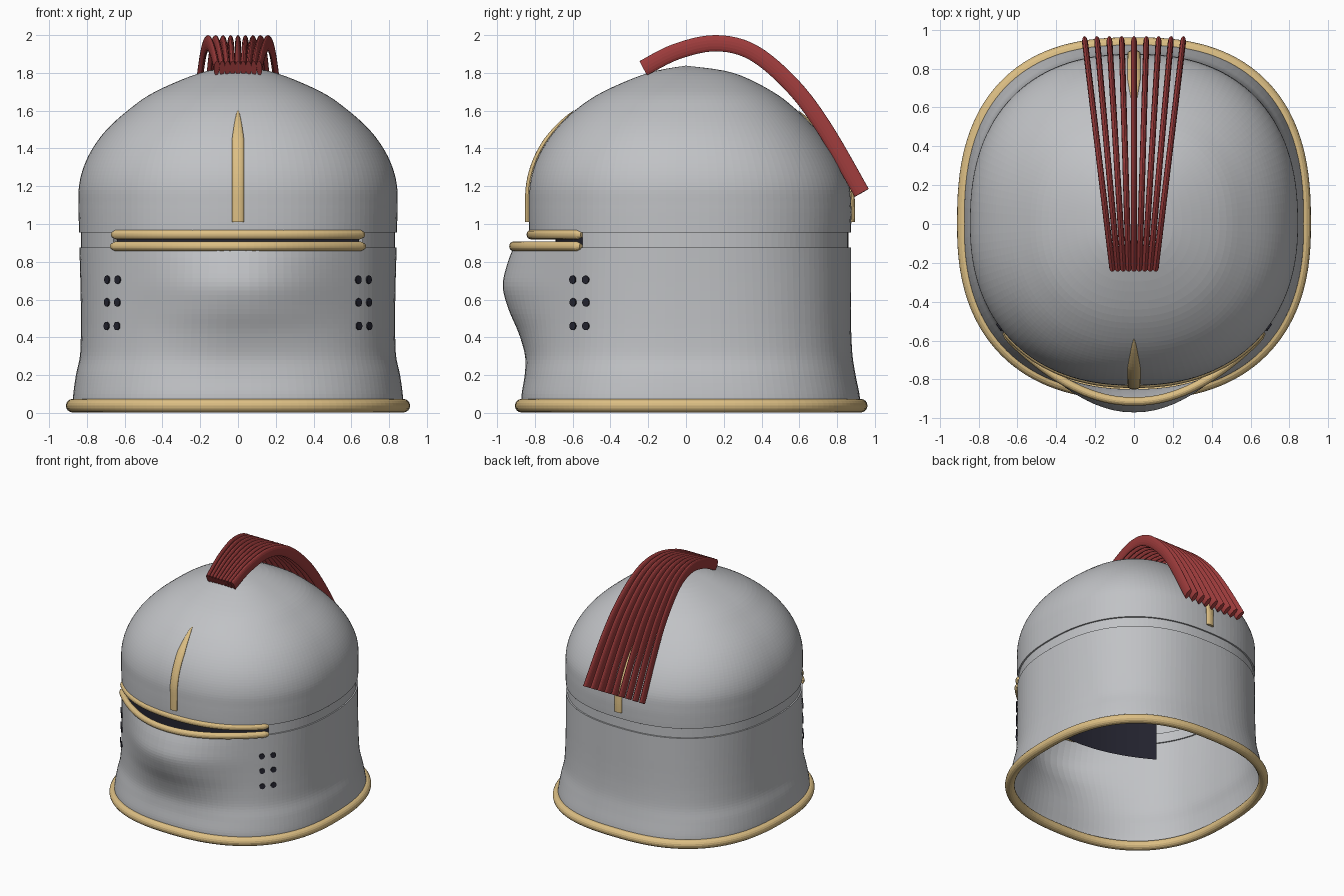
import bpy, bmesh, math
from mathutils import Vector

cube = bpy.data.objects.get("Cube")
if cube:
    bpy.data.objects.remove(cube, do_unlink=True)

made = []


def material(name, rgb):
    m = bpy.data.materials.new(name)
    m.use_nodes = True
    m.diffuse_color = (*rgb, 1)
    m.node_tree.nodes["Principled BSDF"].inputs["Base Color"].default_value = (*rgb, 1)
    return m


STEEL = material("steel grey", (0.53, 0.54, 0.56))
BRASS = material("brass", (0.72, 0.52, 0.23))
RED = material("crest red", (0.34, 0.045, 0.045))
DARK = material("shadow black", (0.018, 0.018, 0.03))


def finish(name, bm, mat):
    bmesh.ops.recalc_face_normals(bm, faces=bm.faces)
    mesh = bpy.data.meshes.new(name)
    bm.to_mesh(mesh)
    bm.free()
    mesh.materials.append(mat)
    ob = bpy.data.objects.new(name, mesh)
    bpy.context.collection.objects.link(ob)
    made.append(ob)


def spline(rows, steps):
    """Catmull-Rom curve through rows of equal length."""
    out = []
    for i in range(len(rows) - 1):
        p0, p1, p2 = rows[max(i - 1, 0)], rows[i], rows[i + 1]
        p3 = rows[min(i + 2, len(rows) - 1)]
        for s in range(steps):
            u = s / steps
            out.append(tuple(
                b + u * (c - a) / 2 + u * u * (a - 2.5 * b + 2 * c - d / 2)
                + u ** 3 * (1.5 * (b - c) + (d - a) / 2)
                for a, b, c, d in zip(p0, p1, p2, p3)))
    out.append(rows[-1])
    return out


def loft(name, rings, mat, around=True, along=False, caps=False):
    """Skin a list of point rings with quads."""
    bm = bmesh.new()
    vs = [[bm.verts.new(p) for p in r] for r in rings]
    n = len(rings[0])
    for i in range(len(vs) if along else len(vs) - 1):
        a, b = vs[i], vs[(i + 1) % len(vs)]
        for j in range(n if around else n - 1):
            k = (j + 1) % n
            bm.faces.new((a[j], a[k], b[k], b[j]))
    if caps:
        bm.faces.new(vs[0])
        bm.faces.new(vs[-1])
    finish(name, bm, mat)


def sweep(name, path, w, h, mat, ref=(0, 0, 1), closed=False, taper=None):
    """Run an elliptical section along a path."""
    path = [Vector(p) for p in path]
    n, sides = len(path), 16
    rings = []
    for i, p in enumerate(path):
        if closed:
            t = path[(i + 1) % n] - path[i - 1]
        else:
            t = path[min(i + 1, n - 1)] - path[max(i - 1, 0)]
        t.normalize()
        side = t.cross(Vector(ref)).normalized()
        up = side.cross(t)
        f = taper(i / (n - 1)) if taper else 1
        rings.append([p + side * (w * f * math.cos(q)) + up * (h * f * math.sin(q))
                      for q in (math.tau * k / sides for k in range(sides))])
    loft(name, rings, mat, along=closed, caps=not closed)


def section(row, t):
    """Rounded-square plan, squarer towards the skirt."""
    z, a, front, back, bulge = row
    c, s = math.cos(t), math.sin(t)
    flare = min(1, max(0, (0.88 - z) / 0.84))
    e = 2 / (2.36 + 0.18 * flare if s > 0 else 2.25 + 0.16 * flare)
    x = a * math.copysign(abs(c) ** e, c)
    y = (back if s > 0 else front) * math.copysign(abs(s) ** e, s)
    if s < 0 and abs(x) < 0.62:
        y -= bulge * (1 - (x / 0.62) ** 2) ** 2
    return Vector((x, y, z))


def arc(a, b, n):
    return [math.radians(a + (b - a) * i / n) for i in range(n + 1)]


FULL = arc(0, 360, 128)[:-1]
SLOT = arc(219.5, 320.5, 48)

# Dome
dome_keys = [
    (0.955, 0.842, 0.83, 0.873, 0), (1.01, 0.843, 0.832, 0.875, 0),
    (1.1, 0.844, 0.832, 0.875, 0), (1.2, 0.842, 0.828, 0.865, 0),
    (1.3, 0.818, 0.805, 0.828, 0), (1.4, 0.77, 0.76, 0.77, 0),
    (1.5, 0.695, 0.69, 0.69, 0), (1.6, 0.585, 0.59, 0.59, 0),
    (1.7, 0.44, 0.44, 0.46, 0), (1.8, 0.2, 0.2, 0.25, 0),
    (1.838, 0.004, 0.004, 0.004, 0)]
dome_rows = spline(dome_keys, 5)
loft("dome", [[section(r, t) for t in FULL] for r in dome_rows], STEEL)

# Lower guard with breath bulge and flared skirt
guard_keys = [
    (0.04, 0.875, 0.87, 0.925, 0), (0.1, 0.872, 0.87, 0.918, 0),
    (0.2, 0.858, 0.852, 0.898, 0.002), (0.3, 0.837, 0.835, 0.882, 0.017),
    (0.42, 0.832, 0.83, 0.875, 0.055), (0.55, 0.832, 0.83, 0.873, 0.11),
    (0.67, 0.834, 0.832, 0.873, 0.138), (0.78, 0.837, 0.832, 0.873, 0.117),
    (0.875, 0.84, 0.832, 0.873, 0.082)]
guard_rows = spline(guard_keys, 5)
loft("lower_guard", [[section(r, t) for t in FULL] for r in guard_rows], STEEL)

# Recessed band with lips joining dome and guard, open at the eye slot
band = [guard_keys[-1], (0.875, 0.83, 0.82, 0.861, 0),
        (0.955, 0.83, 0.82, 0.861, 0), dome_keys[0]]
loft("side_band", [[section(r, t) for t in arc(-39.5, 219.5, 96)] for r in band],
     STEEL, around=False)

# Dark plate behind the eye slot
xs = [0.64 * i / 16 for i in range(-16, 17)]
loft("slot_backing", [[(x, -0.69 + 0.19 * (x / 0.64) ** 2, z) for x in xs]
                      for z in (0.705, 1.09)], DARK, around=False)


# Brass trims
def blunt(u):
    return 0.6 if u in (0, 1) else 1


sweep("upper_slot_trim", [section((0.944, 0.835, 0.822, 0.87, 0), t) for t in SLOT],
      0.022, 0.025, BRASS, taper=blunt)
sweep("lower_slot_trim", [section((0.882,) + guard_keys[-1][1:], t) for t in SLOT],
      0.022, 0.025, BRASS, taper=blunt)
sweep("base_rim", [section((0.038,) + guard_keys[0][1:], t) for t in FULL],
      0.036, 0.036, BRASS, closed=True)

# Tapered ridges on brow and nape
spine = [r for r in dome_rows if 1.005 < r[0] < 1.61]


def point_up(u):
    return min(1, 0.08 + (max(0, 1 - u) / 0.3) ** 0.7)


for name, col, sign in (("brow_ridge", 2, -1), ("nape_ridge", 3, 1)):
    path = [(0, sign * (r[col] + 0.004), r[0]) for r in spine]
    sweep(name, path, 0.033, 0.016, BRASS, ref=(0, 1, 0), taper=point_up)

# Breathing holes as thin plates on the outer face
bm = bmesh.new()
for z in (0.46, 0.585, 0.705):
    row = min(guard_rows, key=lambda r: abs(r[0] - z))
    row = (z,) + row[1:]
    for x in (0.635, 0.69):
        t = -math.acos((x / row[1]) ** 1.15)
        d = section(row, t + 0.01) - section(row, t - 0.01)
        n = Vector((d.y, -d.x, 0)).normalized()
        p = section(row, t) + n * 0.005
        for side in (1, -1):
            flip = Vector((side, 1, 1))
            m = (n * flip).to_track_quat('Z', 'Y').to_matrix().to_4x4()
            m.translation = p * flip
            bmesh.ops.create_cone(bm, cap_ends=True, segments=14, radius1=0.022,
                                  radius2=0.022, depth=0.008, matrix=m)
finish("breathing_holes", bm, DARK)

# Crest of nine fanned strands
crest = spline([(-0.225, 1.825), (-0.05, 1.913), (0.16, 1.957), (0.36, 1.905),
                (0.57, 1.725), (0.74, 1.495), (0.93, 1.165)], 6)
for i in range(-4, 5):
    path = [(i / 4 * (0.112 + 0.14 * (y + 0.225) / 1.16), y, z) for y, z in crest]
    sweep("crest_strand_%d" % (i + 5), path, 0.0155, 0.043, RED)

# Smooth shading with crisp edges
for ob in bpy.context.view_layer.objects:
    ob.select_set(ob in made)
bpy.context.view_layer.objects.active = made[0]
bpy.ops.object.shade_smooth_by_angle(angle=math.radians(40))
